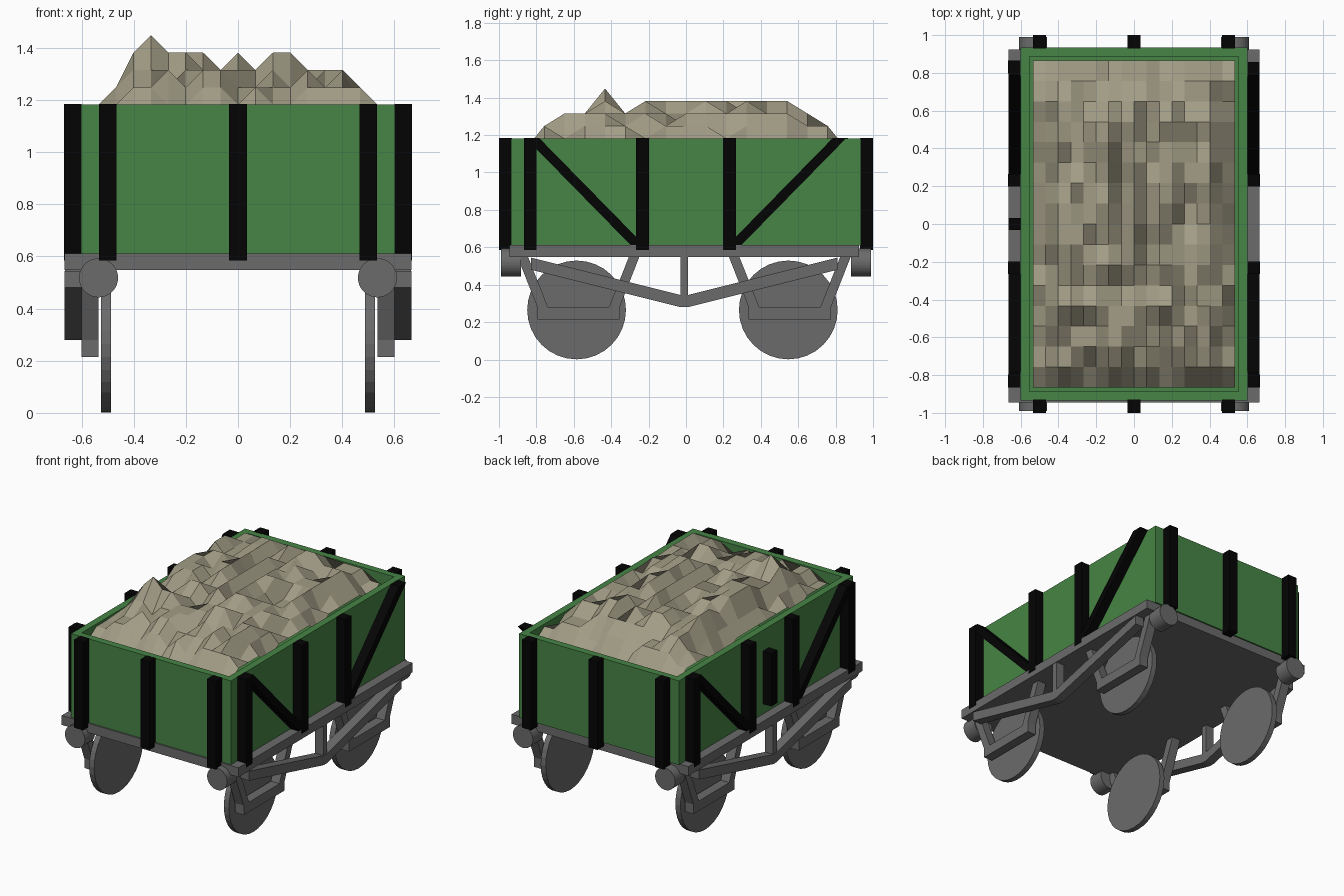
import bpy, bmesh, math, random
from mathutils import Matrix

if "Cube" in bpy.data.objects:
    bpy.data.objects.remove(bpy.data.objects["Cube"])

random.seed(11)


def material(name, rgb):
    m = bpy.data.materials.new(name)
    m.diffuse_color = (*rgb, 1)
    m.use_nodes = True
    m.node_tree.nodes["Principled BSDF"].inputs["Base Color"].default_value = m.diffuse_color
    return m


GREEN = material("green_paint", (0.062, 0.232, 0.059))
BLACK = material("black_iron", (0.0012, 0.0012, 0.0012))
GREY = material("grey_steel", (0.145, 0.145, 0.145))
STONE = material("stone", (0.365, 0.338, 0.24))


def finish(name, bm, mat):
    bmesh.ops.recalc_face_normals(bm, faces=bm.faces)
    me = bpy.data.meshes.new(name)
    bm.to_mesh(me)
    bm.free()
    me.materials.append(mat)
    ob = bpy.data.objects.new(name, me)
    bpy.context.collection.objects.link(ob)
    return ob


def prism(name, yz, x0, x1, mat):
    """Side profile in y, z extruded from x0 to x1."""
    bm = bmesh.new()
    face = bm.faces.new([bm.verts.new((x0, y, z)) for y, z in yz])
    ext = bmesh.ops.extrude_face_region(bm, geom=[face])["geom"]
    moved = [v for v in ext if isinstance(v, bmesh.types.BMVert)]
    bmesh.ops.translate(bm, verts=moved, vec=(x1 - x0, 0, 0))
    return finish(name, bm, mat)


def box(name, x0, x1, y0, y1, z0, z1, mat):
    return prism(name, [(y0, z0), (y1, z0), (y1, z1), (y0, z1)], x0, x1, mat)


def disc(name, centre, r, depth, axis, mat):
    bm = bmesh.new()
    rot = Matrix.Rotation(math.pi / 2, 4, 'Y' if axis == 'x' else 'X')
    bmesh.ops.create_cone(bm, cap_ends=True, segments=32, radius1=r, radius2=r,
                          depth=depth, matrix=Matrix.Translation(centre) @ rot)
    return finish(name, bm, mat)


# Chassis plate
box("chassis_plate", -0.665, 0.665, -0.945, 0.925, 0.548, 0.612, GREY)

# Open-topped body: flat rim from an inset, then a straight-sided well
bm = bmesh.new()
bmesh.ops.create_cube(bm, size=1, matrix=Matrix.Translation((0, 0, 0.896))
                      @ Matrix.Diagonal((1.204, 1.87, 0.572, 1)))
top = max(bm.faces, key=lambda f: f.calc_center_median().z)
bmesh.ops.inset_region(bm, faces=[top], thickness=0.068)
well = bmesh.ops.extrude_discrete_faces(bm, faces=[top])["faces"][0]
bmesh.ops.translate(bm, verts=well.verts, vec=(0, 0, -0.5))
finish("wagon_body", bm, GREEN)

# Upright ribs on both ends
for end, ya, yb in (("front", -1.0, -0.93), ("back", 0.93, 1.0)):
    for x in (-0.5, 0, 0.5):
        box(end + "_rib", x - 0.034, x + 0.034, ya, yb, 0.585, 1.184, BLACK)

for s in (-1, 1):
    side = "left" if s < 0 else "right"

    # Side ribs; the right side has no rear corner rib
    for y in (-0.832, -0.232, 0.232) + ((0.832,) if s < 0 else ()):
        box(side + "_rib", s * 0.60, s * 0.668, y - 0.034, y + 0.034, 0.585, 1.184, BLACK)

    # Diagonal braces
    for d in (-1, 1):
        pts = [(0.785, 1.184), (0.857, 1.184), (0.297, 0.613), (0.225, 0.613)]
        prism(side + "_brace", [(d * y, z) for y, z in pts], s * 0.60, s * 0.665, BLACK)

    # Truss bar with its centre post
    truss = [(-0.83, 0.48), (-0.03, 0.28), (0.01, 0.28), (0.81, 0.48),
             (0.81, 0.545), (0.01, 0.345), (-0.03, 0.345), (-0.83, 0.545)]
    prism(side + "_truss", truss, s * 0.60, s * 0.665, GREY)
    box(side + "_truss_post", s * 0.602, s * 0.663, -0.03, 0.01, 0.335, 0.555, GREY)

    # Wheels in their hangers
    for yw, yh in ((-0.585, -0.575), (0.547, 0.555)):
        disc(side + "_wheel", (s * 0.507, yw, 0.265), 0.264, 0.038, 'x', GREY)
        box(side + "_axle_bar", s * 0.535, s * 0.60, yh - 0.22, yh + 0.22, 0.215, 0.282, GREY)
        for d in (-1, 1):
            leg = [(0.272, 0.555), (0.328, 0.555), (0.22, 0.28), (0.163, 0.28)]
            prism(side + "_hanger", [(yh + d * y, z) for y, z in leg],
                  s * 0.535, s * 0.60, GREY)

    # Buffers on both ends
    for y in (-0.935, 0.935):
        disc(side + "_buffer", (s * 0.535, y, 0.518), 0.075, 0.108, 'y', GREY)

# Latch block on the left side
box("latch_block", -0.665, -0.60, -0.032, 0.032, 0.68, 1.04, BLACK)

# Heaped load: stepped random height grid, capped per column and row
N = 16
COLS = (1, 2, 4, 4, 4, 4, 4, 3, 4, 3, 4, 4, 3, 3, 3, 2, 1)
ROWS = (0, 2, 3, 3, 4, 3, 4, 4, 4, 4, 4, 4, 4, 4, 3, 2, 0)
bm = bmesh.new()
grid = []
for j in range(N + 1):
    row = []
    for i in range(N + 1):
        level = min(COLS[i], ROWS[j])
        if level > 0:
            level -= random.choice((0, 0, 1))
        if j == 4 and i == 3:
            level = 5
        row.append(bm.verts.new((-0.535 + 1.07 * i / N, -0.866 + 1.732 * j / N,
                                 1.115 + 0.0667 * level)))
    grid.append(row)
for j in range(N):
    for i in range(N):
        bm.faces.new((grid[j][i], grid[j][i + 1], grid[j + 1][i + 1], grid[j + 1][i]))
finish("stone_load", bm, STONE)
